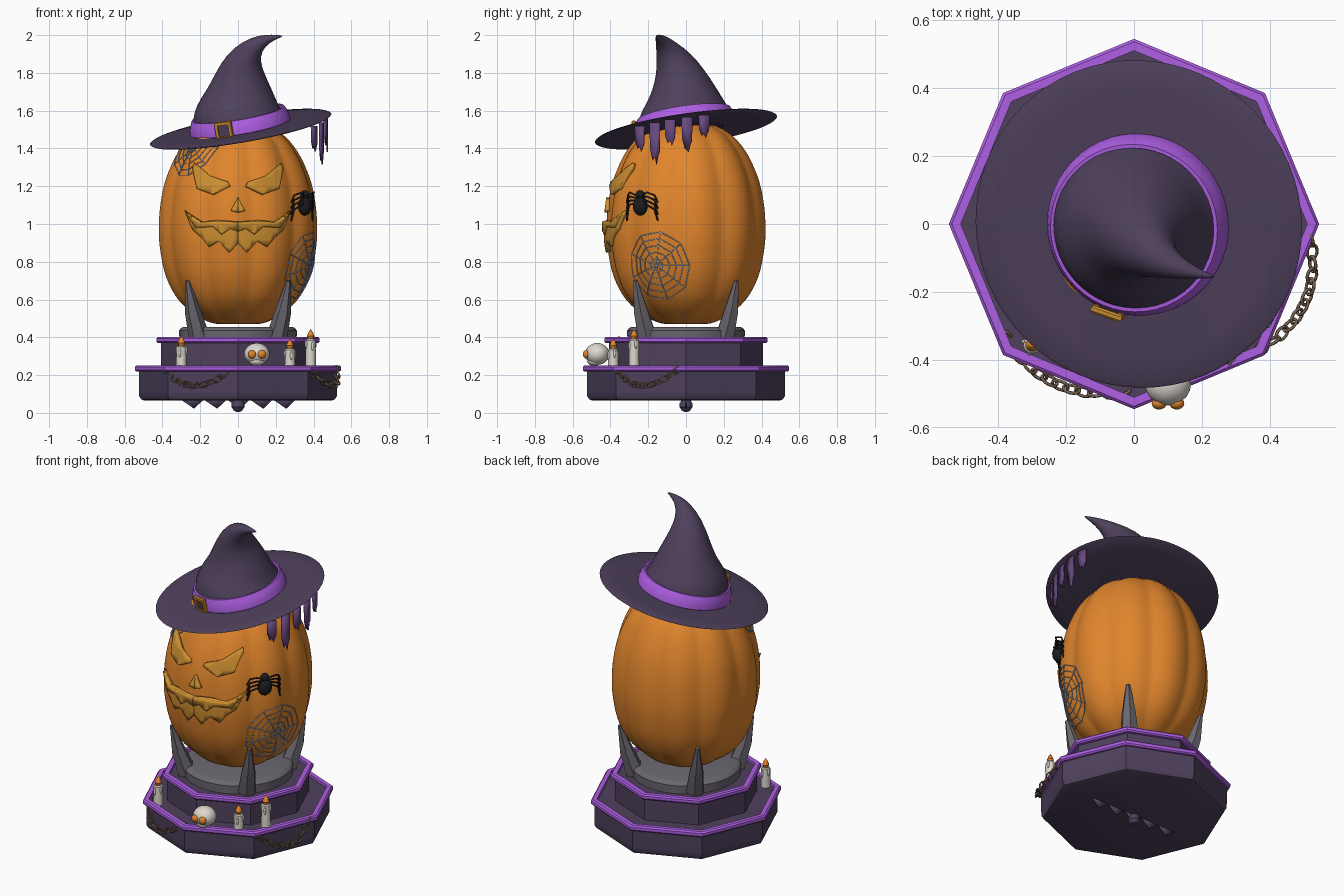
import bpy, bmesh, math
from math import sin, cos, pi, tau, sqrt
from mathutils import Vector, Matrix

cube = bpy.data.objects.get("Cube")
if cube:
    bpy.data.objects.remove(cube)


def material(name, *rgb):
    m = bpy.data.materials.new(name)
    m.use_nodes = True
    m.diffuse_color = (*rgb, 1)
    m.node_tree.nodes["Principled BSDF"].inputs["Base Color"].default_value = (*rgb, 1)
    return m


DARK = material("dark_plum", .077, .052, .107)
TRIM = material("bright_purple", .43, .115, .78)
ORANGE = material("pumpkin_orange", .75, .235, .025)
GOLD = material("carved_gold", .6, .27, .03)
STONE = material("grey_stone", .145, .135, .16)
BONE = material("bone_white", .72, .69, .62)
BLACK = material("spider_black", .012, .012, .015)
IRON = material("rusty_iron", .18, .12, .08)
WEB = material("web_blue", .35, .53, .9)
RAG = material("torn_violet", .135, .065, .21)


def finish(name, bm, mat, matrix=Matrix()):
    bmesh.ops.remove_doubles(bm, verts=bm.verts[:], dist=1e-5)
    bmesh.ops.recalc_face_normals(bm, faces=bm.faces[:])
    for f in bm.faces:
        f.smooth = True
    for e in bm.edges:
        e.smooth = e.calc_face_angle(0) < .6
    me = bpy.data.meshes.new(name)
    bm.to_mesh(me)
    bm.free()
    me.materials.append(mat)
    ob = bpy.data.objects.new(name, me)
    ob.matrix_world = matrix
    bpy.context.collection.objects.link(ob)
    return ob


def skin(bm, rings, caps=False):
    for a, b in zip(rings, rings[1:]):
        for i in range(len(a)):
            j = (i + 1) % len(a)
            bm.faces.new((a[i], a[j], b[j], b[i]))
    if caps:
        bm.faces.new(rings[0])
        bm.faces.new(rings[-1])


def lathe(name, profile, segs, mat, matrix=Matrix(), lobe=lambda a: 1):
    bm = bmesh.new()
    angles = [tau * i / segs for i in range(segs)]
    skin(bm, [[bm.verts.new((r * lobe(a) * cos(a), r * lobe(a) * sin(a), z)) for a in angles]
              for r, z in profile])
    return finish(name, bm, mat, matrix)


def band(name, inner, outer, low, high, segs, mat, matrix=Matrix()):
    c = min(high - low, outer - inner) * .25
    loop = [(inner, low), (outer - c, low), (outer, low + c), (outer, high - c),
            (outer - c, high), (inner, high), (inner, low)]
    return lathe(name, loop, segs, mat, matrix)


def loft(name, path, radii, segs, mat):
    path = [Vector(p) for p in path]
    bm = bmesh.new()
    rings = []
    for i, (p, r) in enumerate(zip(path, radii)):
        t = path[min(i + 1, len(path) - 1)] - path[max(i - 1, 0)]
        q = Vector((0, 0, 1)).rotation_difference(t)
        rings.append([bm.verts.new(p + q @ Vector((r * cos(tau * k / segs), r * sin(tau * k / segs), 0)))
                      for k in range(segs)])
    skin(bm, rings, True)
    return finish(name, bm, mat)


def ball(name, centre, size, mat, rot=Matrix()):
    bm = bmesh.new()
    bmesh.ops.create_uvsphere(bm, u_segments=20, v_segments=12, radius=1)
    return finish(name, bm, mat, Matrix.Translation(centre) @ rot @ Matrix.Diagonal((*size, 1)))


def tube(name, paths, radius, mat, cyclic=False):
    cu = bpy.data.curves.new(name, "CURVE")
    cu.dimensions = "3D"
    cu.bevel_depth = radius
    cu.bevel_resolution = 1
    cu.use_fill_caps = True
    cu.materials.append(mat)
    for path in paths:
        s = cu.splines.new("POLY")
        s.points.add(len(path) - 1)
        s.use_cyclic_u = cyclic
        for pt, co in zip(s.points, path):
            pt.co = (*co, 1)
    bpy.context.collection.objects.link(bpy.data.objects.new(name, cu))


def sheet(name, points, mat, thick, surface=None):
    bm = bmesh.new()
    bm.faces.new([bm.verts.new(p) for p in points])
    bmesh.ops.triangulate(bm, faces=bm.faces[:])
    if surface:  # slice finely, then wrap onto the surface
        for axis, start in ((0, -.28), (2, .84)):
            for i in range(15):
                co, no = Vector(), Vector()
                co[axis], no[axis] = start + i * .04, 1
                bmesh.ops.bisect_plane(bm, geom=bm.verts[:] + bm.edges[:] + bm.faces[:],
                                       plane_co=co, plane_no=no)
        for v in bm.verts:
            v.co.y = surface(v.co.x, v.co.z)
    mod = finish(name, bm, mat).modifiers.new("thickness", "SOLIDIFY")
    mod.thickness, mod.offset = thick, 0


# Two-tier octagonal plinth with trims
lathe("lower_tier", [(0, .065), (.495, .065), (.513, .072), (.523, .088), (.525, .115), (.525, .235), (0, .235)],
      8, DARK)
band("lower_trim", .51, .545, .218, .252, 8, TRIM)
lathe("upper_tier", [(0, .23), (.407, .23), (.407, .385), (0, .385)], 8, DARK)
band("upper_trim", .395, .432, .37, .402, 8, TRIM)
lathe("stone_ring", [(0, .38), (.31, .38), (.312, .435), (.3, .45), (.285, .455), (0, .455)], 40, STONE)
lathe("bottom_knob", [(0, .003), (.02, .01), (.034, .03), (.034, .05), (.022, .07)], 20, DARK)
for i in range(-2, 3):
    sheet("bottom_tooth", [(i * .122 + dx, 0, z) for dx, z in ((-.066, .075), (.066, .075), (.012, .022))],
          DARK, .012)
for sx in (1, -1):
    for sy in (1, -1):
        loft("stone_claw", [(sx * d, sy * d, z) for d, z in ((.205, .4), (.24, .54), (.268, .7))],
             (.056, .042, .012), 6, STONE)

# Egg-shaped ribbed pumpkin
keys = [(0, .5), (.1, .47), (.205, .505), (.315, .595), (.384, .72), (.415, .86), (.423, .98), (.412, 1.12),
        (.381, 1.25), (.317, 1.385), (.225, 1.485), (.1, 1.54), (0, 1.54)]
keys = [Vector(k) for k in keys]
egg = []
for i in range(len(keys) - 1):  # Catmull-Rom smoothing
    a, b, c, d = keys[max(i - 1, 0)], keys[i], keys[i + 1], keys[min(i + 2, len(keys) - 1)]
    for t in (0, .25, .5, .75):
        egg.append((b * 2 + (c - a) * t + (a * 2 - b * 5 + c * 4 - d) * t ** 2
                    + (b * 3 - a - c * 3 + d) * t ** 3) / 2)
egg.append(keys[-1])


def rib(a):
    return 1 - .055 * (1 - sqrt(cos(5 * (a - .18)) ** 2 + .03))


def egg_radius(z):
    for p, q in zip(egg[4:], egg[5:]):
        if p.y <= z <= q.y:
            return p.x + (q.x - p.x) * (z - p.y) / (q.y - p.y)
    return .1


def on_egg(a, z, lift=0):
    r = egg_radius(z) * rib(a) + lift
    return Vector((r * cos(a), r * sin(a), z))


def front(lift):
    return lambda x, z: -sqrt(max(egg_radius(z) ** 2 - x * x, 0)) - lift


lathe("pumpkin", [tuple(p) for p in egg], 160, ORANGE, lobe=rib)

# Carved face
eye = [(.225, 1.32), (.235, 1.29), (.212, 1.185), (.13, 1.155), (.04, 1.2), (.05, 1.22), (.14, 1.25)]
mouth = [(0, 1.012), (.1, 1.02), (.2, 1.012), (.275, 1.07), (.235, .97), (.19, .93), (.15, .88), (.1, .91),
         (.045, .85), (0, .9)]
lip = [(0, 1.01), (.1, 1.015), (.19, 1.01), (.27, 1.06), (.22, .98), (.13, .985), (.085, .945), (.04, .975),
       (0, .96)]
nose = [(0, 1.14), (.038, 1.07), (0, 1.06)]
for s in (1, -1):
    for name, shape, lift in (("eye", eye, 0), ("mouth", mouth, 0), ("lip", lip, .01), ("nose", nose, 0)):
        sheet(name, [(s * x, 0, z) for x, z in shape], GOLD, .026, front(lift))


# Cobwebs
def cobweb(name, a0, z0, size, start, end, spokes):
    def at(ang, d):
        z = z0 + d * sin(ang)
        return on_egg(a0 + d * cos(ang) / egg_radius(z), z, .004)
    angs = [start + (end - start) * i / spokes for i in range(spokes + 1)]
    paths = [[at(a, size * k / 8) for k in range(9)] for a in angs]
    for k in range(1, 6):
        ring = []
        for a, b in zip(angs, angs[1:]):
            ring += [at(a + (b - a) * t, size * k / 5 * (1 - .2 * t * (1 - t))) for t in (0, .25, .5, .75)]
        paths.append(ring + [at(end, size * k / 5)])
    tube(name, paths, .0024, WEB)


cobweb("side_cobweb", -.4, .78, .18, 0, tau, 9)
cobweb("hat_cobweb", pi + .68, 1.41, .16, pi, tau, 5)

# Spider
home = on_egg(-.6, 1.11, .022)
turn = Matrix.Rotation(-.6, 4, "Z")
for name, dz, size in (("spider_abdomen", -.015, (.034, .042, .05)), ("spider_head", .045, (.022, .026, .024))):
    ball(name, home + Vector((0, 0, dz)), size, BLACK, turn)
legs = []
for s in (1, -1):
    for k in (-1.5, -.5, .5, 1.5):
        steps = ((0, 0, .02 + .008 * k), (.02, s * .055, .025 + .022 * k), (-.01, s * .085, .005 + .025 * k),
                 (-.02, s * .1, -.045 + .032 * k))
        legs.append([home + turn @ Vector(p) for p in steps])
tube("spider_legs", legs, .005, BLACK)

# Tilted pointed hat
tilt = Vector((0, 0, 1)).rotation_difference(Vector((-.17, -.145, 1))).to_matrix().to_4x4()
hat = Matrix.Translation((.014, 0, 1.502)) @ tilt
lathe("hat_brim", [(.2, -.012), (.4, -.01), (.48, -.004), (.487, 0), (.48, .004), (.4, .006), (.2, .012),
                   (.2, -.012)], 64, DARK, hat)
spine = [(.016, .002, 1.49), (.008, -.004, 1.54), (.002, -.008, 1.59), (.008, -.012, 1.65), (.013, -.02, 1.71),
         (.016, -.035, 1.78), (.03, -.062, 1.86), (.068, -.1, 1.925), (.125, -.128, 1.97),
         (.185, -.146, 1.988), (.237, -.156, 1.995)]
cone = loft("hat_cone", spine, (.255, .25, .24, .205, .172, .138, .1, .062, .034, .016, .003), 32, DARK)
cone.modifiers.new("smooth", "SUBSURF").levels = 1
lathe("hat_band", [(.238, 0), (.263, 0), (.27, .012), (.268, .035), (.26, .062), (.249, .085), (.238, .085),
                   (.238, 0)], 48, TRIM, hat)
out = Vector((-.085, -.255, 0)).normalized()
spot = hat @ Matrix.Translation(out * .268 + Vector((0, 0, .044))) @ out.to_track_quat("Z", "Y").to_matrix().to_4x4()
spot = spot @ Matrix.Rotation(pi / 4, 4, "Z")
band("buckle", .042, .068, -.01, .012, 4, GOLD, spot)
lathe("buckle_centre", [(0, -.004), (.045, -.004), (.045, .004), (0, .004)], 4, DARK, spot)

# Torn strips under the brim
for y, bottom in ((-.245, 1.385), (-.165, 1.315), (-.085, 1.415), (.005, 1.38), (.095, 1.455)):
    x = sqrt(.472 ** 2 - y * y)
    top = 1.486 + .17 * x + .145 * y
    side = Vector((-y, x, 0)).normalized() * .029
    rag = [(-1, 0), (1, 0), (.95, .7), (.7, .76), (.35, 1), (0, .8), (-.4, .9), (-.9, .62)]
    sheet("torn_strip", [Vector((x, y, top - (top - bottom) * v)) + side * u for u, v in rag], RAG, .008)

# Candles
for x, y, top in ((-.3, -.355, .355), (.275, -.385, .34), (.385, -.275, .39)):
    place = Matrix.Translation((x, y, 0))
    lathe("candle", [(0, .235), (.028, .235), (.026, top - .006), (.02, top), (0, top - .004)], 16, BONE, place)
    lathe("flame", [(0, top - .005), (.014, top), (.02, top + .016), (.012, top + .036), (0, top + .054)],
          12, ORANGE, place)
    for k in range(4):
        a = k * tau / 4 + x
        ball("wax_drip", (x + .026 * cos(a), y + .026 * sin(a), top - .025 - .012 * (k % 2)),
             (.007, .007, .024), BONE)

# Little skull with glowing eyes
ball("skull", (.1, -.47, .312), (.068, .064, .058), BONE)
ball("skull_jaw", (.1, -.485, .274), (.042, .038, .026), BONE)
for s in (1, -1):
    ball("skull_eye", (.1 + s * .026, -.528, .31), (.022, .018, .022), ORANGE)


# Hanging chains
def chain(name, start, end, links):
    start, end = Vector(start), Vector(end)
    mid = (start + end) / 2
    outward = Vector((mid.x, mid.y, 0)).normalized()

    def at(t):
        bow = 4 * t * (1 - t)
        return start.lerp(end, t) + outward * .072 * bow - Vector((0, 0, .1 * bow))
    loops = []
    for i in range(links):
        t = (i + .5) / links
        along = (at(t + .02) - at(t - .02)).normalized()
        across = along.cross(outward).normalized()
        flat = along.cross(across)
        wide = across + flat * (1 if i % 2 else -1)
        loops.append([at(t) + along * .025 * cos(a) + wide.normalized() * .017 * sin(a)
                      for a in (tau * k / 12 for k in range(12))])
    tube(name, loops, .005, IRON, True)


chain("left_chain", (.36, -.375, .245), (.515, -.025, .245), 12)
chain("right_chain", (-.39, -.315, .245), (-.012, -.492, .245), 12)
